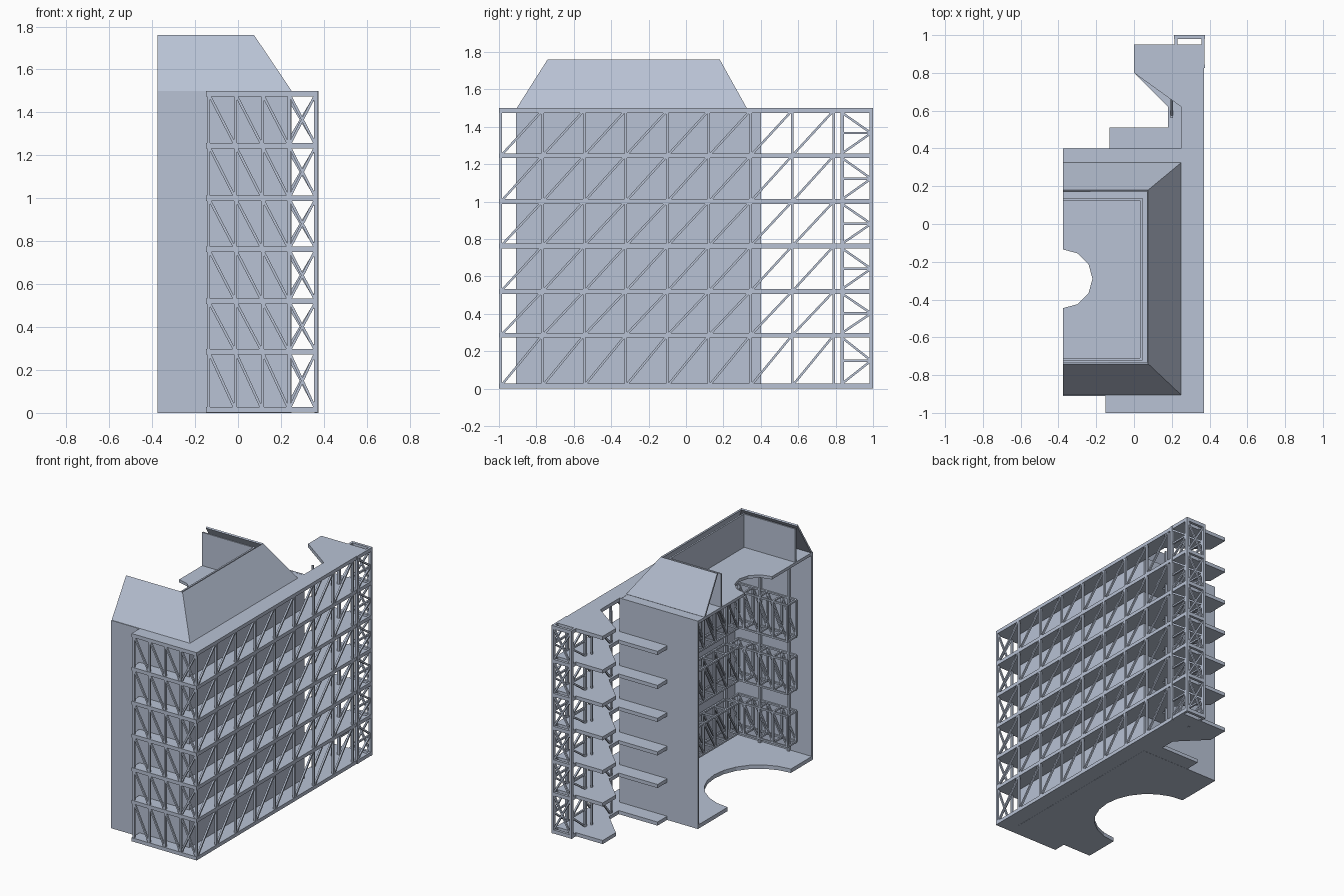
import bpy, bmesh, math
from mathutils import Vector

if "Cube" in bpy.data.objects:
    bpy.data.objects.remove(bpy.data.objects["Cube"])

mat = bpy.data.materials.new("pale_blue_grey")
mat.diffuse_color = (0.48, 0.54, 0.66, 1)
mat.use_nodes = True
mat.node_tree.nodes["Principled BSDF"].inputs["Base Color"].default_value = mat.diffuse_color


def finish(name, bm):
    bmesh.ops.recalc_face_normals(bm, faces=bm.faces)
    me = bpy.data.meshes.new(name)
    bm.to_mesh(me)
    bm.free()
    ob = bpy.data.objects.new(name, me)
    me.materials.append(mat)
    bpy.context.collection.objects.link(ob)
    return ob


def hexa(bm, pts):
    v = [bm.verts.new(p) for p in pts]
    for f in ((0, 1, 2, 3), (7, 6, 5, 4), (0, 4, 5, 1), (1, 5, 6, 2), (2, 6, 7, 3), (3, 7, 4, 0)):
        bm.faces.new([v[i] for i in f])


def box(bm, x0, x1, y0, y1, z0, z1):
    q = ((x0, y0), (x1, y0), (x1, y1), (x0, y1))
    hexa(bm, [(x, y, z0) for x, y in q] + [(x, y, z1) for x, y in q])


def bar(bm, a, b, t=0.012):
    a, b = Vector(a), Vector(b)
    d = (b - a).normalized()
    ref = Vector((0, 0, 1)) if abs(d.z) < 0.999 else Vector((1, 0, 0))
    s = d.cross(ref).normalized() * t / 2
    u = s.cross(d).normalized() * t / 2
    hexa(bm, [p + i * s + j * u for p in (a, b) for i, j in ((-1, -1), (1, -1), (1, 1), (-1, 1))])


def prism(bm, pts, z0, z1):
    f = bm.faces.new([bm.verts.new((x, y, z0)) for x, y in pts])
    ext = bmesh.ops.extrude_face_region(bm, geom=[f])
    bmesh.ops.translate(bm, vec=(0, 0, z1 - z0),
                        verts=[g for g in ext["geom"] if isinstance(g, bmesh.types.BMVert)])


LEVELS = [0.014, 0.285, 0.52, 0.762, 1.0, 1.245, 1.487]
BAYS = list(zip(LEVELS[:-1], LEVELS[1:]))
T = 0.013

# Gallery floors wrapping the front, right and back
for n, z in enumerate(LEVELS):
    pts = [(-0.15, -1), (0.37, -1), (0.37, 0.95), (0, 0.95), (0, 0.8)]
    if n < 6:
        pts += [(0.18, 0.62), (0.18, 0.51), (-0.13, 0.51), (-0.13, 0.4)]
    else:
        pts += [(0.25, 0.62)]
    pts += [(0.25, 0.4), (0.25, -0.91), (-0.15, -0.91)]
    bm = bmesh.new()
    prism(bm, pts, z - T, z + T)
    finish("gallery_floor_%d" % n, bm)

# Right-hand screen: posts and rising diagonals, plus one inner bay
bm = bmesh.new()
ys = [-0.99 + i * 0.2225 for i in range(9)]
for z0, z1 in BAYS:
    for i, y in enumerate(ys):
        bar(bm, (0.362, y, z0), (0.362, y, z1), 0.014)
        if i < 8:
            bar(bm, (0.362, y, z0), (0.362, ys[i + 1], z1))
    bar(bm, (0.2, ys[7], z0), (0.2, ys[7], z1))
    bar(bm, (0.2, ys[8], z0), (0.2, ys[8], z1))
    bar(bm, (0.2, ys[7], z0), (0.2, ys[8], z1))
finish("right_screen", bm)

# Front screen: four bays with falling diagonals, last one crossed
bm = bmesh.new()
xs = [-0.137 + i * 0.125 for i in range(5)]
for z0, z1 in BAYS:
    for i, x in enumerate(xs):
        bar(bm, (x, -0.99, z0), (x, -0.99, z1), 0.014)
        if i < 4:
            bar(bm, (x, -0.99, z1), (xs[i + 1], -0.99, z0))
    bar(bm, (xs[3], -0.99, z0), (xs[4], -0.99, z1))
finish("front_screen", bm)

# Braced tower at the back corner
bm = bmesh.new()
tx, ty = (0.222, 0.366), (0.835, 0.99)
for x in tx:
    for y in ty:
        box(bm, x - 0.009, x + 0.009, y - 0.01, y + 0.01, 0, 1.5)
for z in LEVELS:
    for x in tx:
        box(bm, x - 0.008, x + 0.008, ty[0], ty[1] + 0.01, z - T, z + T)
    box(bm, 0.213, 0.375, 0.98, 1.0, z - T, z + T)
for z0, z1 in BAYS:
    m = (z0 + z1) / 2
    for x in tx:
        bar(bm, (x, ty[0], m), (x, ty[1], m))
        for z in (z0 + T, z1 - T):
            bar(bm, (x, ty[0], z), (x, ty[1], m))
    bar(bm, (tx[0], 0.99, z0), (tx[1], 0.99, z1))
    bar(bm, (tx[0], 0.99, z1), (tx[1], 0.99, z0))
finish("corner_tower", bm)

# Hall walls, open on the left
bm = bmesh.new()
box(bm, -0.375, 0.25, -0.91, -0.898, 0, 1.5)
box(bm, 0.238, 0.25, -0.898, 0.388, 0, 1.5)
box(bm, -0.375, 0.25, 0.388, 0.4, 0, 1.5)
finish("hall_walls", bm)


# Hall floor and ceiling with half-round openings
def deck(name, cy, r, steps, z0, z1):
    bm = bmesh.new()
    arc = [(-0.375 + r * math.sin(math.pi * i / steps), cy + r * math.cos(math.pi * i / steps))
           for i in range(steps + 1)]
    arc = [(max(x, -0.375), y) for x, y in arc]
    prism(bm, [(-0.375, -0.9), (0.245, -0.9), (0.245, 0.395), (-0.375, 0.395)] + arc, z0, z1)
    finish(name, bm)


deck("hall_floor", -0.3, 0.36, 12, 0, 0.028)
deck("hall_ceiling", -0.29, 0.155, 6, 1.478, 1.499)

# Sloped roof shell
bm = bmesh.new()
low = [(-0.375, -0.905), (0.25, -0.905), (0.25, 0.325), (-0.375, 0.325)]
top = [(-0.375, -0.74), (0.075, -0.74), (0.075, 0.18), (-0.375, 0.18)]
a = [bm.verts.new((x, y, 1.5)) for x, y in low]
b = [bm.verts.new((x, y, 1.76)) for x, y in top]
for i in range(3):
    bm.faces.new((a[i], a[i + 1], b[i + 1], b[i]))
bm.normal_update()
ob = finish("roof_slopes", bm)
if ob.data.polygons[0].normal.y > 0:
    ob.data.flip_normals()
sol = ob.modifiers.new("thickness", 'SOLIDIFY')
sol.thickness = 0.012
sol.offset = -1

# Upright lining inside the roof
bm = bmesh.new()
box(bm, -0.375, 0.045, -0.722, -0.71, 1.5, 1.74)
box(bm, 0.033, 0.045, -0.71, 0.125, 1.5, 1.74)
box(bm, -0.375, 0.045, 0.125, 0.137, 1.5, 1.74)
finish("roof_lining", bm)


# Balcony cages inside the hall on three levels
def cage(bm, start, step, depth, n, z0, z1):
    s, st, dp = Vector(start), Vector(step), Vector(depth)
    lo, hi = Vector((0, 0, z0)), Vector((0, 0, z1))
    for off in (Vector(), dp):
        for h in (lo, hi):
            bar(bm, s + off + h, s + off + st * n + h)
        for i in range(n):
            bar(bm, s + off + st * i + lo, s + off + st * (i + 1) + hi, 0.01)
    for i in range(n + 1):
        p = s + st * i
        for off in (Vector(), dp):
            bar(bm, p + off + lo, p + off + hi)
        for h in (lo, hi):
            bar(bm, p + h, p + dp + h)


bm = bmesh.new()
for z0, z1 in ((0.11, 0.33), (0.49, 0.73), (0.87, 1.13)):
    cage(bm, (-0.26, -0.885, 0), (0.115, 0, 0), (0, 0.1, 0), 4, z0, z1)
    cage(bm, (-0.26, 0.375, 0), (0.115, 0, 0), (0, -0.1, 0), 4, z0, z1)
    cage(bm, (0.225, -0.77, 0), (0, 0.129, 0), (-0.1, 0, 0), 8, z0, z1)
finish("hall_balconies", bm)

# Full-height poles carrying the balconies
bm = bmesh.new()
for x in (-0.2, 0.03):
    for y in (-0.885, 0.375):
        bar(bm, (x, y, 0.02), (x, y, 1.48), 0.018)
for y in (-0.77, -0.25, 0.26):
    bar(bm, (0.225, y, 0.02), (0.225, y, 1.48), 0.018)
finish("hall_poles", bm)
